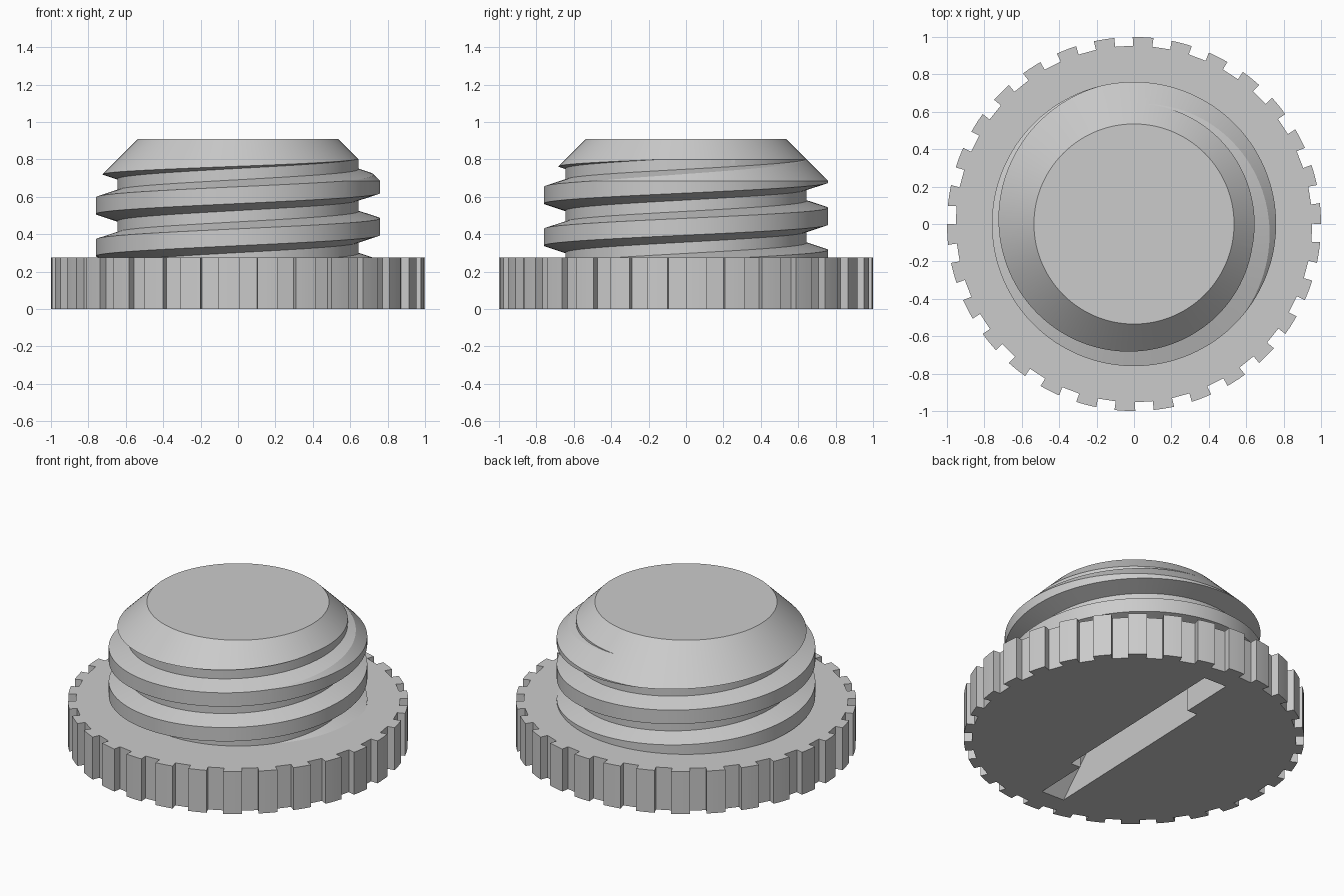
import bpy, bmesh
from math import radians, cos, sin, pi
from mathutils import Matrix

cube = bpy.data.objects.get("Cube")
if cube:
    bpy.data.objects.remove(cube, do_unlink=True)

# Single plain grey plastic
grey = bpy.data.materials.new("plain grey")
grey.use_nodes = True
GREY = (0.6, 0.6, 0.6, 1)
grey.diffuse_color = GREY
grey.node_tree.nodes["Principled BSDF"].inputs["Base Color"].default_value = GREY

SEGS = 120
BASE_TOP = 0.275


def finish(name, bm):
    bmesh.ops.recalc_face_normals(bm, faces=bm.faces[:])
    mesh = bpy.data.meshes.new(name)
    bm.to_mesh(mesh)
    bm.free()
    mesh.materials.append(grey)
    obj = bpy.data.objects.new(name, mesh)
    bpy.context.collection.objects.link(obj)
    return obj


def cone(name, r1, r2, z1, z2):
    bm = bmesh.new()
    bmesh.ops.create_cone(bm, cap_ends=True, segments=SEGS, radius1=r1, radius2=r2,
                          depth=z2 - z1, matrix=Matrix.Translation((0, 0, (z1 + z2) / 2)))
    return finish(name, bm)


def prism(name, points, offset):
    """Extrude one polygon along an offset vector."""
    bm = bmesh.new()
    face = bm.faces.new([bm.verts.new(p) for p in points])
    ext = bmesh.ops.extrude_face_region(bm, geom=[face])
    bmesh.ops.translate(bm, vec=offset,
                        verts=[v for v in ext["geom"] if isinstance(v, bmesh.types.BMVert)])
    return finish(name, bm)


def activate(obj):
    bpy.ops.object.select_all(action="DESELECT")
    obj.select_set(True)
    bpy.context.view_layer.objects.active = obj


def boolean(obj, other, operation):
    mod = obj.modifiers.new("cut", "BOOLEAN")
    mod.operation = operation
    mod.solver = "EXACT"
    mod.object = other
    activate(obj)
    bpy.ops.object.modifier_apply(modifier=mod.name)


def remove(*objs):
    for o in objs:
        bpy.data.objects.remove(o, do_unlink=True)


# Notched grip flange: outline of thirty teeth
def ring_point(radius, degrees):
    a = radians(degrees)
    return (radius * cos(a), radius * sin(a), 0)


outline = []
for i in range(30):
    mid = 3.2 + i * 12
    outline.append(ring_point(0.953, mid - 3.1))
    outline += [ring_point(1, mid + d) for d in (-3.2, -1.1, 1.1, 3.2)]
    outline.append(ring_point(0.953, mid + 3.1))
flange = prism("grip_flange", outline, (0, 0, BASE_TOP))

# Helical ridge swept around the core
PITCH, TURNS, START_Z = 0.225, 4, 0.1
section = [(0.6, -0.097), (0.76, -0.045), (0.76, 0.045), (0.6, 0.097)]
bm = bmesh.new()
rings = []
for i in range(SEGS * TURNS + 1):
    z = START_Z + PITCH * i / SEGS
    a = 2 * pi * (z - 0.44) / PITCH
    rings.append([bm.verts.new((r * cos(a), r * sin(a), z + dz)) for r, dz in section])
for a, b in zip(rings, rings[1:]):
    for k in range(4):
        n = (k + 1) % 4
        bm.faces.new((a[k], a[n], b[n], b[k]))
bm.faces.new(rings[0])
bm.faces.new(rings[-1])
ridge = finish("thread_ridge", bm)

# Threaded plug: core plus ridge, trimmed to a chamfered tip
plug = cone("threaded_plug", 0.645, 0.645, 0, 1.2)
envelope = cone("chamfer_envelope", 1.185, 0.535, 0.26, 0.91)
boolean(plug, ridge, "UNION")
boolean(plug, envelope, "INTERSECT")
remove(ridge, envelope)

# Stepped tool slot underneath: two offset ramps, half a turn apart
for turn in (0, pi):
    side = [(-0.455, -0.1), (0.92, -0.1), (0.46, 0.36), (-0.455, 0.36)]
    cutter = prism("slot_cutter", [(-0.045, y, z) for y, z in side], (0.16, 0, 0))
    cutter.data.transform(Matrix.Rotation(turn + radians(-2), 4, "Z"))
    cutter.hide_render = True
    boolean(flange, cutter, "DIFFERENCE")
    boolean(plug, cutter, "DIFFERENCE")
    remove(cutter)

for part in (flange, plug):
    activate(part)
    bpy.ops.object.shade_smooth_by_angle(angle=radians(25))
